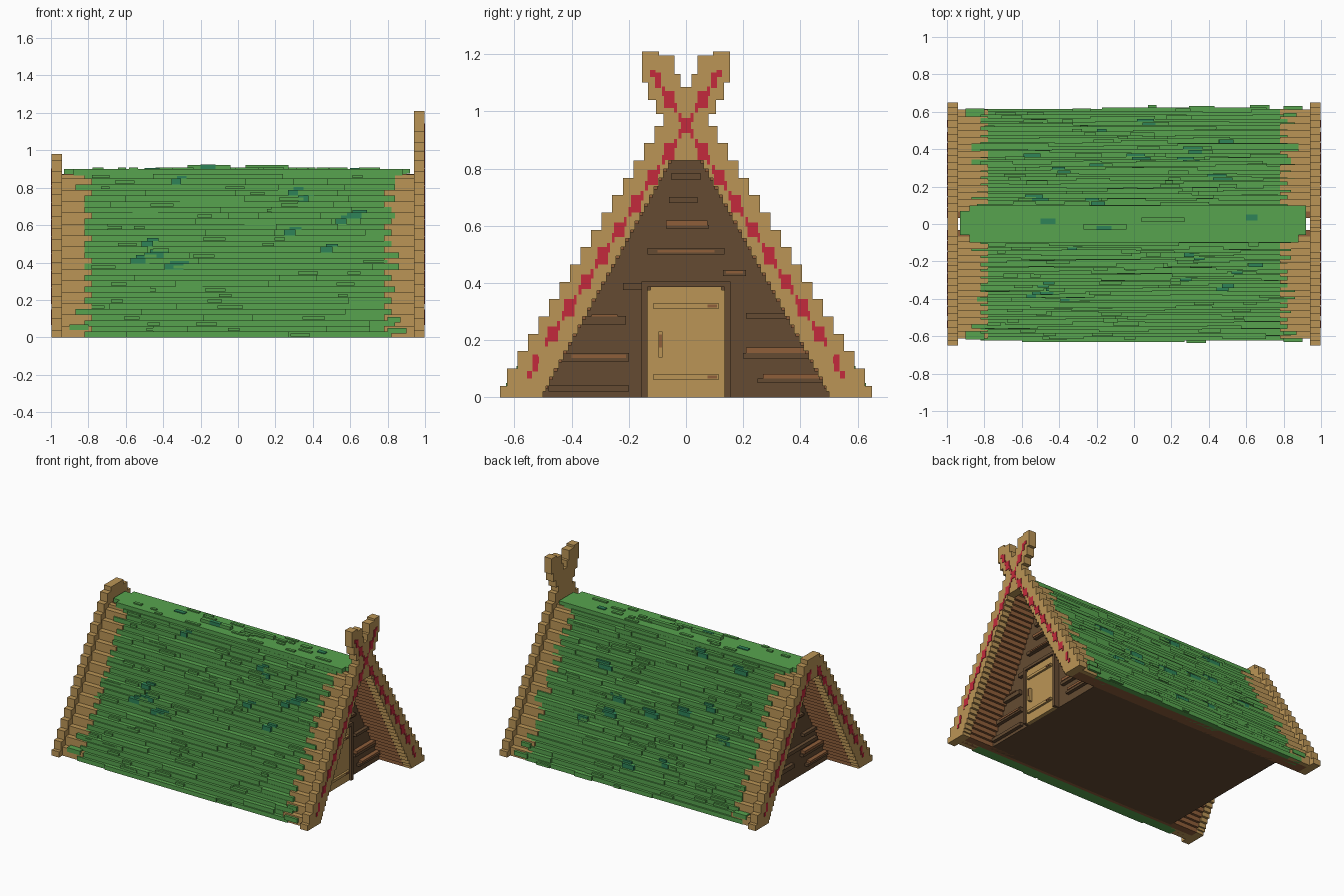
import bpy, bmesh, random
from mathutils import Matrix, Vector

random.seed(7)
if "Cube" in bpy.data.objects:
    bpy.data.objects.remove(bpy.data.objects["Cube"], do_unlink=True)


def material(name, rgb):
    lin = [(c / 255 / 12.92) if c < 11 else ((c / 255 + 0.055) / 1.055) ** 2.4 for c in rgb]
    m = bpy.data.materials.new(name)
    m.use_nodes = True
    m.diffuse_color = (*lin, 1)
    m.node_tree.nodes["Principled BSDF"].inputs["Base Color"].default_value = (*lin, 1)
    return m


TAN = material("tan wood", (187, 149, 86))
GREEN = material("green thatch", (87, 163, 78))
MOSS = material("dark moss", (46, 132, 88))
RED = material("red paint", (196, 42, 60))
WALL = material("dark wall wood", (101, 75, 50))
PLANK = material("plank brown", (142, 94, 58))


def build(name, mat, boxes):
    """One object from boxes given as (x0, x1, y0, y1, z0, z1)."""
    bm = bmesh.new()
    for x0, x1, y0, y1, z0, z1 in boxes:
        mid = Vector((x0 + x1, y0 + y1, z0 + z1)) / 2
        bmesh.ops.create_cube(bm, size=1, matrix=Matrix.Translation(mid)
                              @ Matrix.Diagonal((x1 - x0, y1 - y0, z1 - z0, 1)))
    me = bpy.data.meshes.new(name)
    bm.to_mesh(me)
    bm.free()
    me.materials.append(mat)
    ob = bpy.data.objects.new(name, me)
    bpy.context.collection.objects.link(ob)
    return ob


def both_sides(boxes):
    """Repeat boxes mirrored across the ridge."""
    return boxes + [(a, b, -d, -c, e, f) for a, b, c, d, e, f in boxes]


def both_ends(boxes):
    """Repeat boxes mirrored to the other gable."""
    return boxes + [(-b, -a, c, d, e, f) for a, b, c, d, e, f in boxes]


def outer(z):
    return 0.65 - 0.607 * z


def inner(z):
    return max(0.5 - 0.55 * z, 0.0)


def roof(z):
    return 0.612 - 0.607 * z


# Stepped gable beams
STEP = 0.0606
levels = [0, 0.04] + [0.04 + STEP * k for k in range(1, 16)]
beam = []
for z0, z1 in zip(levels, levels[1:]):
    zm = (z0 + z1) / 2
    lo = inner(z0) if z0 < 0.82 else 0.0
    beam.append((0.94, 0.997, lo, outer(z0), z0, zm))
    lo = inner(zm) if z0 < 0.82 else 0.0
    beam.append((0.94, 0.997, lo, outer(z0), zm, z1))
beam = both_sides(beam)
build("front_gable_beams", TAN, beam)
build("back_gable_beams", TAN, [(-b, -a, c, d, e, f) for a, b, c, d, e, f in beam]
      + [(-0.997, -0.94, -0.07, 0.07, 0.945, 0.98)])

# Crossed finial above the door gable
horn = [(0.095, 0.153, 1.10, 1.21), (0.04, 0.153, 1.10, 1.195), (0.02, 0.133, 1.04, 1.13),
        (0, 0.133, 1.04, 1.085), (0, 0.105, 0.99, 1.04), (0, 0.078, 0.94, 0.99)]
build("crossed_finial", TAN, both_sides([(0.94, 0.997, *b) for b in horn]))

# Red painted chain on the beams
def chain(count):
    marks = []
    for k in range(-9, count):
        y, z = -0.0583 * k, 0.95 + 0.091 * k
        if k > -9 and k < 2:
            h = 0.03 if k % 2 else 0.026
            marks.append((0.99, 1.0, y - 0.018, y + 0.018, z - h, z + h))
            marks.append((0.99, 1.0, y + 0.016, y + 0.026, z - 0.045, z - 0.012))
            marks.append((0.99, 1.0, y - 0.026, y - 0.016, z + 0.012, z + 0.045))
        else:
            marks.append((0.99, 1.0, y - 0.01, y + 0.01, z - 0.012, z + 0.012))
            if k > 0:
                marks.append((0.99, 1.0, y + 0.008, y + 0.03, z - 0.05, z + 0.004))
    marks += [(0.99, 1.0, 0.518, 0.536, 0.09, 0.15), (0.99, 1.0, 0.538, 0.556, 0.065, 0.092)]
    return both_sides(marks)


build("front_red_chain", RED, chain(3))
build("back_red_chain", RED, [(-b, -a, c, d, e, f) for a, b, c, d, e, f in chain(0)])

# Roof rows: inner lining, tan ends, green courses
ROW = STEP / 2
lining, ends, thatch, moss = [], [], [], []
for k in range(29):
    z0 = ROW * k
    z1 = min(z0 + ROW, 0.872)
    y = roof(z0)
    lining.append((-0.94, 0.94, inner(z0), y - 0.03, z0, z1))
    if k % 2 == 0:
        ends.append((0.78, 0.94, max(y - 0.06, 0), y, z0, min(z0 + STEP, 0.87)))
ends = both_ends(ends)
for side in (1, -1):
    for k in range(29):
        z0 = ROW * k
        z1 = min(z0 + ROW, 0.872)
        y = roof(z0)

        def strip(x0, x1, y0, y1, za=z0, zb=z1):
            return (x0, x1, *sorted((side * y0, side * y1)), za, zb)

        # each course is cut in planks of differing thickness
        x = -0.82
        while x < 0.82:
            x2 = x + random.uniform(0.12, 0.5)
            if x2 > 0.72:
                x2 = 0.82
            a, b = x, x2
            if a == -0.82 and random.random() < 0.3:
                a -= random.choice((0.02, 0.04, 0.05))
            if b == 0.82 and random.random() < 0.4:
                b += random.choice((0.02, 0.04, 0.06))
            thatch.append(strip(a, b, max(y - 0.06, 0), y + random.choice((0.004, 0.01, 0.01, 0.02))))
            x = x2
        # loose straws
        for _ in range(2):
            x = random.uniform(-0.8, 0.7)
            thatch.append(strip(x, x + random.uniform(0.04, 0.14), y - 0.02, y + 0.024,
                                z0 + 0.004, z0 + 0.02))
        # moss patches
        if random.random() < 0.45 and k < 28:
            x = random.uniform(-0.7, 0.6)
            w = random.uniform(0.05, 0.11)
            moss.append(strip(x, x + w, y - 0.01, y + 0.023))
            moss.append(strip(x + 0.03, x + w + 0.03, y - 0.03, y + 0.005, z0 + ROW, z0 + ROW * 1.5))
    # frayed lower corners
    for x, z, w in ((0.8, 0.02, 0.1), (0.8, 0.08, 0.07), (-0.9, 0.04, 0.1)):
        thatch.append((x, x + w, *sorted((side * 0.54, side * (roof(z) + 0.03))), z, z + 0.03))
build("roof_lining", PLANK, both_sides(lining))
build("roof_end_boards", TAN, both_sides(ends))
build("roof_thatch", GREEN, thatch)
build("moss_patches", MOSS, moss)

# Ridge cap with loose straws
ridge = [(-0.88, 0.88, -0.1, 0.1, 0.865, 0.9), (-0.93, 0.9, -0.06, 0.07, 0.87, 0.9),
         (0.86, 0.92, -0.06, 0.1, 0.875, 0.9),
         (-0.27, -0.04, -0.03, 0.0, 0.89, 0.922), (0.04, 0.27, 0.01, 0.035, 0.89, 0.922)]
for _ in range(22):
    x, y = random.uniform(-0.8, 0.7), random.uniform(-0.1, 0.08)
    ridge.append((x, x + random.uniform(0.04, 0.12), y, y + 0.02, 0.89, 0.908))
build("ridge_cap", GREEN, ridge)
build("ridge_moss", MOSS, [(-0.5, -0.42, 0.0, 0.03, 0.89, 0.906), (0.6, 0.66, 0.02, 0.05, 0.89, 0.906),
                           (-0.2, -0.12, -0.031, -0.01, 0.89, 0.924)])

# House body with floor and both end walls
build("house_body", WALL, [(-0.75, 0.75, -inner(z) - 0.03, inner(z) + 0.03, z, z + ROW)
                           for z in [ROW * k for k in range(28)]])

# Raised wall planks as (y0, y1, z0, z1)
dark = [(-0.37, -0.21, 0.255, 0.285), (-0.44, -0.2, 0.125, 0.155), (-0.48, -0.2, 0.02, 0.042),
        (0.2, 0.43, 0.135, 0.155), (0.25, 0.48, 0.05, 0.066), (-0.135, 0.135, 0.5, 0.522),
        (-0.07, 0.08, 0.59, 0.603), (0.13, 0.21, 0.425, 0.445), (-0.22, -0.15, 0.375, 0.4),
        (0.21, 0.36, 0.275, 0.295), (-0.06, 0.04, 0.68, 0.7), (-0.05, 0.05, 0.76, 0.785)]
light = [(0.21, 0.42, 0.155, 0.175), (0.27, 0.47, 0.066, 0.082), (-0.07, 0.075, 0.6, 0.618),
         (-0.33, -0.24, 0.283, 0.29), (-0.4, -0.21, 0.137, 0.149), (0.14, 0.2, 0.433, 0.441),
         (-0.1, 0.1, 0.507, 0.515)]
back_dark = [(-0.4, 0.1, 0.1, 0.13), (-0.1, 0.36, 0.2, 0.225), (-0.28, 0.0, 0.3, 0.325)]


def on_wall(planks, depth):
    return [(0.74, 0.75 + depth, *p) for p in planks]


def turned(boxes):
    return [(-b, -a, -d, -c, e, f) for a, b, c, d, e, f in boxes]


build("front_wall_planks", WALL, on_wall(dark, 0.025))
build("front_wall_light_planks", PLANK, on_wall(light, 0.03))
build("back_wall_planks", WALL, turned(on_wall(dark + back_dark, 0.025)))
build("back_wall_light_planks", PLANK, turned(on_wall(light, 0.03)))

# Door, frame and fittings
build("door_frame", WALL, both_sides([(0.74, 0.79, 0.135, 0.155, 0, 0.4)])
      + [(0.74, 0.79, -0.155, 0.155, 0.385, 0.405)])
build("door", TAN, [(0.74, 0.775, -0.135, 0.135, 0, 0.375), (0.74, 0.775, -0.125, 0.125, 0.37, 0.387)])
build("door_hinges", TAN, [(0.77, 0.79, -0.115, 0.115, z, z + 0.018) for z in (0.31, 0.062)])
build("hinge_pins", PLANK, [(0.77, 0.795, 0.075, 0.108, z, z + 0.01) for z in (0.314, 0.066)])
build("door_handle", TAN, [(0.77, 0.8, -0.097, -0.082, 0.14, 0.23)])
build("handle_grip", PLANK, [(0.79, 0.803, -0.095, -0.084, 0.175, 0.22)])
